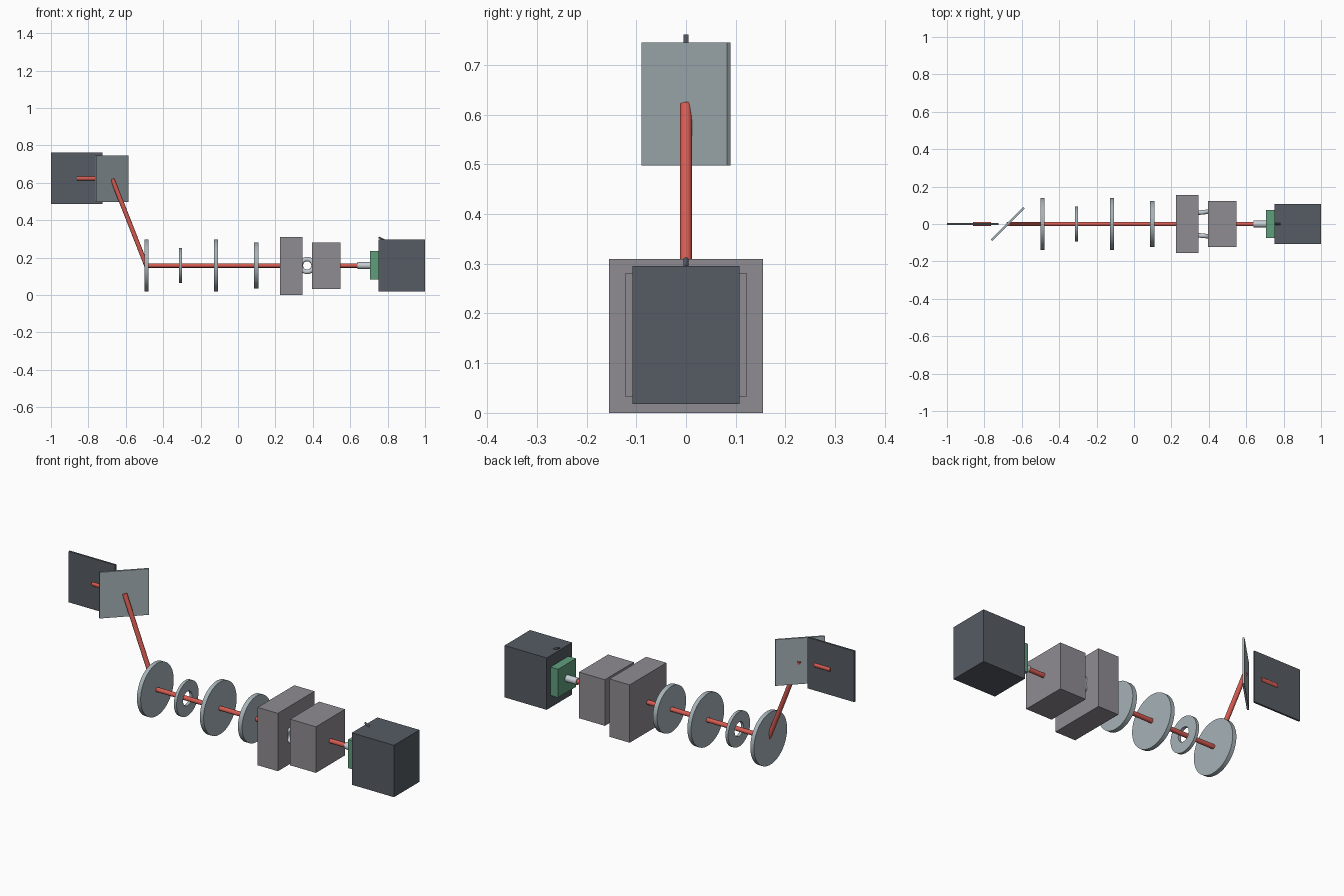
import bpy, math
from mathutils import Vector

if "Cube" in bpy.data.objects:
    bpy.data.objects.remove(bpy.data.objects["Cube"])

AXIS_Z = 0.158  # height of the optical axis


def material(name, r, g, b):
    def lin(c):
        c /= 255
        return c / 12.92 if c <= 0.04045 else ((c + 0.055) / 1.055) ** 2.4
    m = bpy.data.materials.new(name)
    m.diffuse_color = (lin(r), lin(g), lin(b), 1)
    m.use_nodes = True
    m.node_tree.nodes["Principled BSDF"].inputs["Base Color"].default_value = m.diffuse_color
    return m


DARK = material("dark slate", 86, 92, 100)
GREY = material("warm grey", 143, 140, 145)
GLASS = material("pale blue grey", 166, 179, 184)
RED = material("beam red", 214, 92, 82)
GREEN = material("mount green", 96, 158, 124)
WHITE = material("pale metal", 198, 206, 212)


def finish(name, mat, smooth=False):
    ob = bpy.context.object
    ob.name = name
    ob.data.materials.append(mat)
    if smooth:
        bpy.ops.object.shade_smooth_by_angle(angle=math.radians(40))
    return ob


def box(name, mat, lo, hi, turn=(0, 0, 0)):
    lo, hi = Vector(lo), Vector(hi)
    bpy.ops.mesh.primitive_cube_add(size=1, location=(lo + hi) / 2, rotation=turn)
    ob = finish(name, mat)
    ob.scale = hi - lo
    return ob


def rod(name, mat, a, b, radius, sides=24):
    a, b = Vector(a), Vector(b)
    bpy.ops.mesh.primitive_cylinder_add(
        vertices=sides, radius=radius, depth=(b - a).length, location=(a + b) / 2,
        rotation=(b - a).to_track_quat('Z', 'Y').to_euler())
    return finish(name, mat, True)


def disc(name, x, radius, thick):
    return rod(name, GLASS, (x - thick / 2, 0, AXIS_Z), (x + thick / 2, 0, AXIS_Z), radius, 64)


def ring(name, x, outer, inner, thick, n=64):
    # rectangular section swept around the optical axis
    section = [(inner, -1), (outer, -1), (outer, 1), (inner, 1)]
    verts, faces = [], []
    for i in range(n):
        a = math.tau * i / n
        verts += [(s * thick / 2, r * math.cos(a), r * math.sin(a)) for r, s in section]
        for k in range(4):
            j, l = (i + 1) % n, (k + 1) % 4
            faces.append((i * 4 + k, i * 4 + l, j * 4 + l, j * 4 + k))
    me = bpy.data.meshes.new(name)
    me.from_pydata(verts, [], faces)
    ob = bpy.data.objects.new(name, me)
    bpy.context.collection.objects.link(ob)
    ob.location = (x, 0, AXIS_Z)
    bpy.ops.object.select_all(action='DESELECT')
    bpy.context.view_layer.objects.active = ob
    ob.select_set(True)
    bpy.ops.object.mode_set(mode='EDIT')
    bpy.ops.mesh.select_all(action='SELECT')
    bpy.ops.mesh.normals_make_consistent(inside=False)
    bpy.ops.object.mode_set(mode='OBJECT')
    return finish(name, GLASS, True)


# Light source housing with its mount, nozzle and small lever
box("source_housing", DARK, (0.75, -0.108, 0.018), (1.0, 0.108, 0.296))
box("source_mount", GREEN, (0.705, -0.076, 0.083), (0.75, 0.076, 0.235))
rod("source_nozzle", WHITE, (0.64, 0, AXIS_Z), (0.71, 0, AXIS_Z), 0.018)
rod("source_lever", DARK, (0.752, 0, 0.309), (0.785, 0, 0.292), 0.005, 12)

# Two blocks joined by a pair of coils
box("small_block", GREY, (0.395, -0.123, 0.033), (0.548, 0.123, 0.28))
box("large_block", GREY, (0.225, -0.155, 0.0), (0.345, 0.155, 0.31))
for side in (-1, 1):
    bpy.ops.mesh.primitive_torus_add(
        major_radius=0.034, minor_radius=0.012, major_segments=32, minor_segments=12,
        location=(0.37, side * 0.063, AXIS_Z), rotation=(math.pi / 2, 0, side * 0.1))
    finish("coil", WHITE, True)

# Lens discs and the open aperture ring
disc("lens_near", 0.098, 0.123, 0.025)
disc("lens_middle", -0.117, 0.14, 0.022)
ring("aperture_ring", -0.307, 0.093, 0.038, 0.016)
disc("lens_far", -0.49, 0.14, 0.022)

# Tilted mirror and the upright screen
box("mirror", GLASS, (-0.797, -0.005, 0.498), (-0.553, 0.005, 0.745),
    (0, 0, math.radians(45)))
box("screen", DARK, (-1.0, -0.005, 0.488), (-0.725, 0.005, 0.761))

# Beam segments
rod("beam_source", RED, (0.53, 0, AXIS_Z), (0.645, 0, AXIS_Z), 0.012)
rod("beam_main", RED, (-0.49, 0, AXIS_Z), (0.24, 0, AXIS_Z), 0.012)
rod("beam_rising", RED, (-0.49, 0, AXIS_Z), (-0.672, 0, 0.621), 0.012)
rod("beam_screen", RED, (-0.86, 0, 0.624), (-0.765, 0, 0.624), 0.012)
